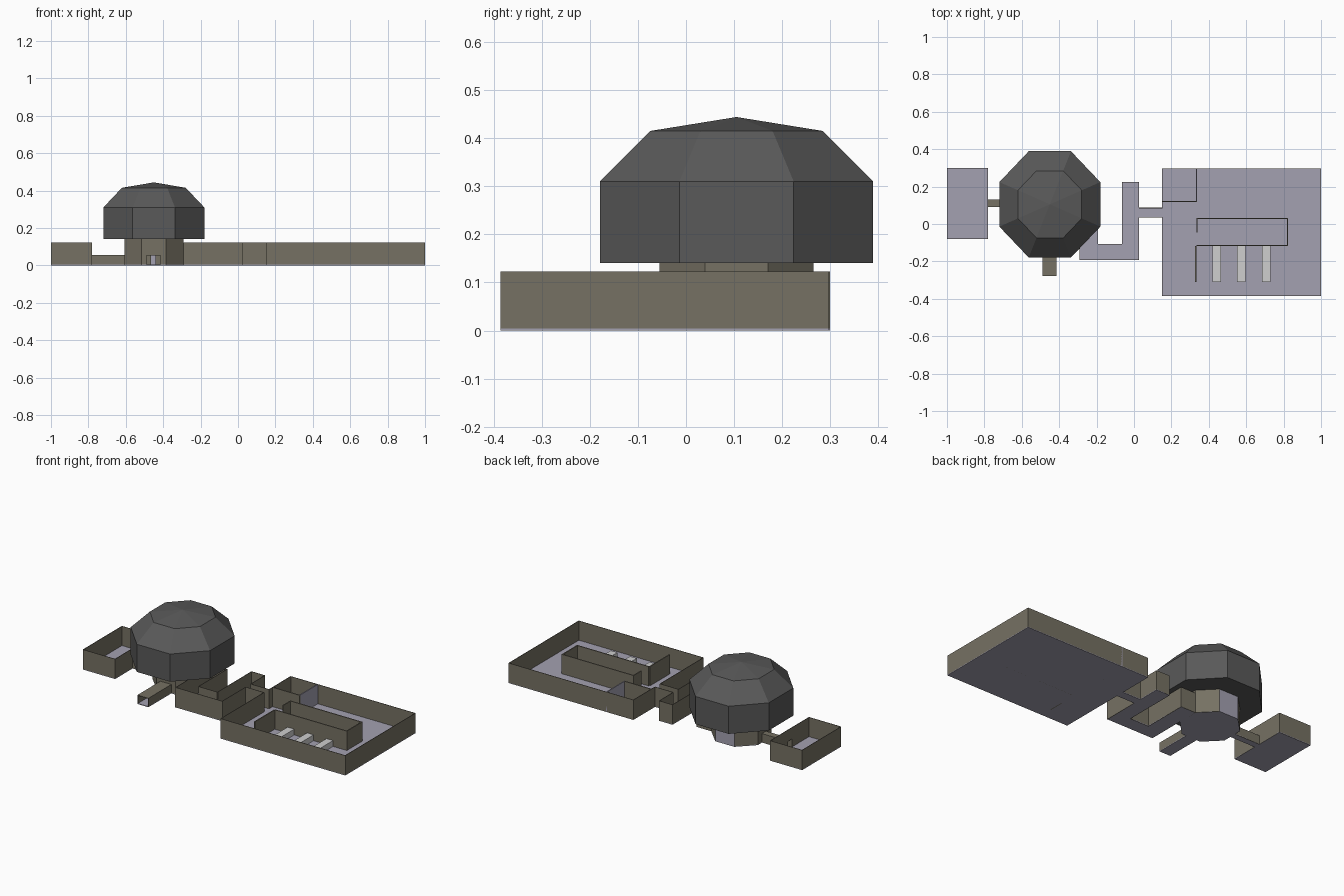
import bpy, bmesh, math
from mathutils import Vector

if "Cube" in bpy.data.objects:
    bpy.data.objects.remove(bpy.data.objects["Cube"])


def mat(name, r, g, b):
    m = bpy.data.materials.new(name)
    m.diffuse_color = (r, g, b, 1)
    m.use_nodes = True
    m.node_tree.nodes["Principled BSDF"].inputs["Base Color"].default_value = m.diffuse_color
    return m


WALL = mat("drab wall", .18, .165, .125)
FLOOR = mat("lilac grey floor", .37, .355, .44)
DOME = mat("charcoal roof", .10, .10, .10)
BENCH = mat("pale bench", .62, .62, .62)
H, DOOR = .123, .055          # wall and doorway heights


def finish(name, bm, material):
    bmesh.ops.recalc_face_normals(bm, faces=bm.faces)
    me = bpy.data.meshes.new(name)
    bm.to_mesh(me)
    bm.free()
    me.materials.append(material)
    ob = bpy.data.objects.new(name, me)
    bpy.context.collection.objects.link(ob)
    return ob


def add_prism(bm, pts, z0, z1):
    lo = [bm.verts.new((x, y, z0)) for x, y in pts]
    hi = [bm.verts.new((x, y, z1)) for x, y in pts]
    bm.faces.new(lo[::-1])
    bm.faces.new(hi)
    n = len(pts)
    for i in range(n):
        bm.faces.new((lo[i], lo[(i + 1) % n], hi[(i + 1) % n], hi[i]))


def prism(name, pts, z0, z1, material):
    bm = bmesh.new()
    add_prism(bm, pts, z0, z1)
    return finish(name, bm, material)


def rect(x0, x1, y0, y1):
    return [(x0, y0), (x1, y0), (x1, y1), (x0, y1)]


def walls(name, path, material=WALL, t=.003, h=H, z0=0):
    """Thin walls along a path of plan points; the wall lies left of the path."""
    bm = bmesh.new()
    for a, b in zip(path, path[1:]):
        a, b = Vector(a), Vector(b)
        d = (b - a).normalized()
        n = Vector((-d.y, d.x)) * t
        add_prism(bm, [a, b, b + n, a + n], z0, h)
    return finish(name, bm, material)


def floor(name, pts):
    return prism(name, pts, 0, .004, FLOOR)


def octagon(cx, cy, ax, ay, fx, fy):
    """Octagon with half sizes ax, ay and half flat lengths fx, fy."""
    return [(cx + x, cy + y) for x, y in
            ((fx, -ay), (ax, -fy), (ax, fy), (fx, ay),
             (-fx, ay), (-ax, fy), (-ax, -fy), (-fx, -ay))]


CX, CY = -.45, .105

# Domed octagonal roof
bm = bmesh.new()
rings = [[bm.verts.new((x, y, z)) for x, y in
          octagon(CX, CY, .27 * s, .284 * s, .113 * s, .119 * s)]
         for s, z in ((1, .14), (1, .31), (.632, .415))]
for lo, hi in zip(rings, rings[1:]):
    for i in range(8):
        j = (i + 1) % 8
        bm.faces.new((lo[i], lo[j], hi[j], hi[i]))
bm.faces.new(rings[0][::-1])
apex = bm.verts.new((CX, CY, .444))
for i in range(8):
    bm.faces.new((rings[2][i], rings[2][(i + 1) % 8], apex))
finish("dome_roof", bm, DOME)

# Octagonal tower: side walls, doorway in front, grey panel at the back
oct_pts = octagon(CX, CY, .158, .16, .065, .066)
floor("tower_floor", oct_pts)
walls("tower_east_walls", oct_pts[0:4], h=.14)
walls("tower_west_walls", oct_pts[4:8], h=.14)
walls("tower_back_panel", oct_pts[3:5], FLOOR, h=.14)
yf = CY - .16
walls("tower_front_left", [(CX - .065, yf), (-.465, yf)], h=.14)
walls("tower_front_right", [(-.44, yf), (CX + .065, yf)], h=.14)
walls("tower_door_header", [(-.465, yf), (-.44, yf)], h=.14, z0=DOOR)

# Entrance tunnel and west tunnel: floor, two sides and a lid
for name, (x0, x1, y0, y1), along_y in (
        ("entrance_tunnel", (-.49, -.415, -.278, yf), True),
        ("west_tunnel", (-.782, CX - .158, .09, .13), False)):
    floor(name + "_floor", rect(x0, x1, y0, y1))
    prism(name + "_lid", rect(x0, x1, y0, y1), DOOR - .003, DOOR, WALL)
    if along_y:
        sides = ([(x1, y0), (x1, y1)], [(x0, y1), (x0, y0)])
    else:
        sides = ([(x0, y0), (x1, y0)], [(x1, y1), (x0, y1)])
    for i, s in enumerate(sides):
        walls(f"{name}_side_{i}", s, h=DOOR)

# West room with a low doorway to its tunnel
floor("west_room_floor", rect(-1, -.78, -.08, .3))
walls("west_room_walls", [(-.78, .13), (-.78, .3), (-1, .3), (-1, -.08),
                          (-.78, -.08), (-.78, .09)])
walls("west_room_header", [(-.78, .09), (-.78, .13)], z0=DOOR)

# Winding corridor between the tower and the hall
corridor = [(-.292, .17), (-.292, -.193), (.028, -.193), (.028, .224),
            (-.065, .224), (-.065, -.107), (-.192, -.107), (-.192, .17)]
floor("corridor_floor", corridor)
walls("corridor_outer_wall", [(-.292, .04), (-.292, -.193), (.028, -.193), (.028, .035)])
walls("corridor_inner_wall", [(.028, .087), (.028, .224)] + corridor[4:] + corridor[:1])

# Link passage
floor("link_floor", rect(.028, .152, .035, .087))
walls("link_south_wall", [(.028, .035), (.152, .035)])
walls("link_north_wall", [(.152, .087), (.028, .087)])

# Great hall
floor("hall_floor", rect(.15, 1, -.386, .297))
walls("hall_walls", [(.15, .035), (.15, -.386), (1, -.386), (1, .297),
                     (.15, .297), (.15, .087)])

# Hall partitions
walls("corner_room_wall", [(.15, .118), (.337, .118)], t=.006)
walls("corner_room_panel", [(.337, .118), (.337, .297)], FLOOR, t=.006)
walls("hall_partition", [(.333, -.045), (.333, .033), (.823, .033), (.823, -.118),
                         (.333, -.118), (.333, -.31)], t=-.006)

# Row of benches
for i in range(3):
    x = .42 + i * .132
    prism(f"bench_{i + 1}", rect(x, x + .045, -.31, -.118), .004, .04, BENCH)
